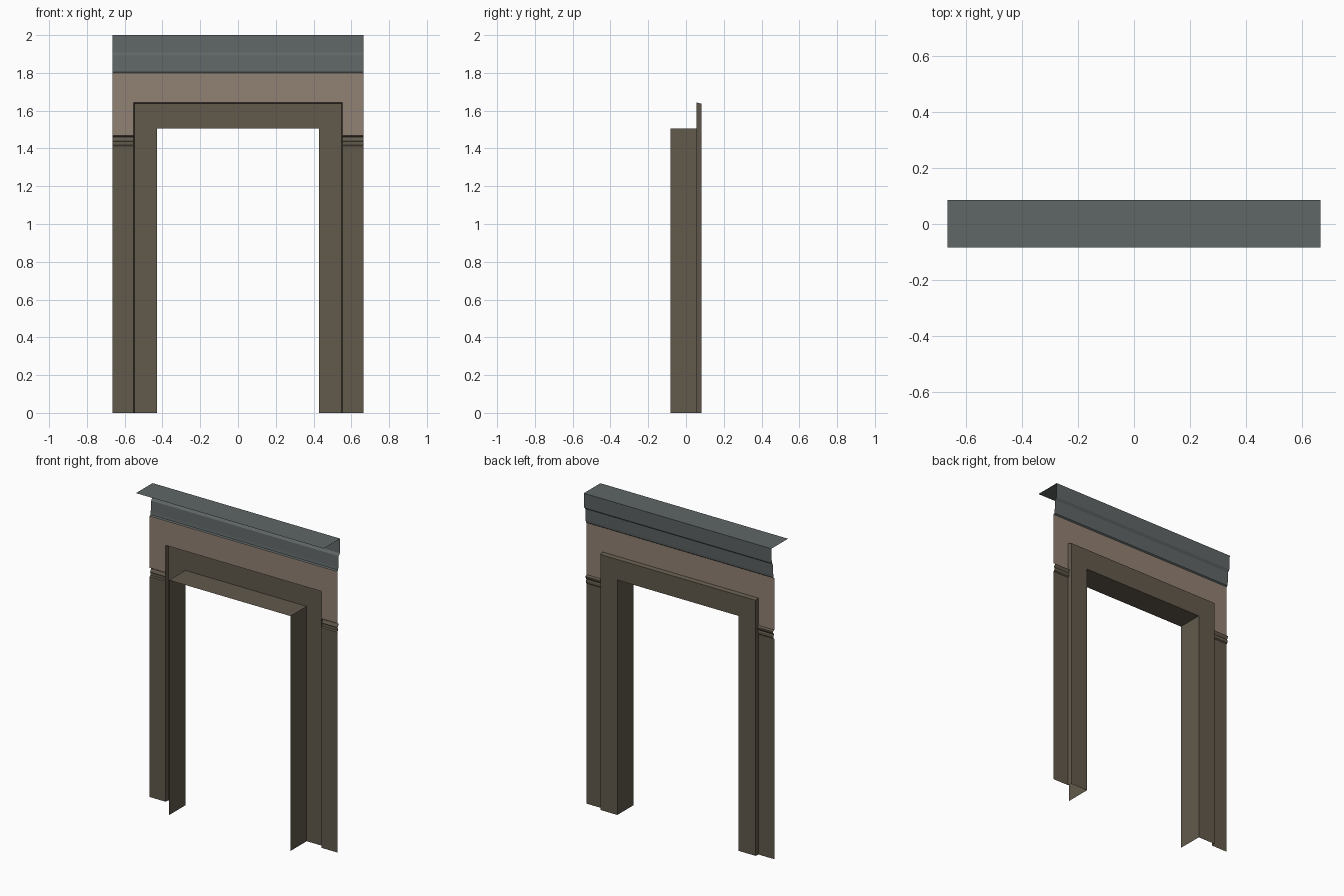
import bpy

if "Cube" in bpy.data.objects:
    bpy.data.objects.remove(bpy.data.objects["Cube"])


def material(name, rgb):
    m = bpy.data.materials.new(name)
    m.diffuse_color = (*rgb, 1.0)
    m.use_nodes = True
    m.node_tree.nodes["Principled BSDF"].inputs["Base Color"].default_value = m.diffuse_color
    return m


BROWN = material("dark olive brown", (0.122, 0.100, 0.072))
TAUPE = material("warm taupe", (0.285, 0.218, 0.172))
GREY = material("slate grey", (0.116, 0.132, 0.133))

W = 0.665             # half of the full width
FRONT, WALL, FACE = -0.083, 0.056, 0.081   # depths: reveal edge, panels, architrave


def sheet(name, rows, mat):
    """Join consecutive rows of points into an open sheet of quads."""
    n = len(rows[0])
    verts = [p for r in rows for p in r]
    faces = [(r * n + i, r * n + i + 1, (r + 1) * n + i + 1, (r + 1) * n + i)
             for r in range(len(rows) - 1) for i in range(n - 1)]
    me = bpy.data.meshes.new(name)
    me.from_pydata(verts, [], faces)
    me.materials.append(mat)
    ob = bpy.data.objects.new(name, me)
    bpy.context.collection.objects.link(ob)
    return ob


def arch(name, profile, mat, base=0.0):
    """Sweep (half width, height, y) profile round a square-headed opening."""
    rows = [[(-w, y, base), (-w, y, h), (w, y, h), (w, y, base)]
            for w, h, y in profile]
    return sheet(name, rows, mat)


def strip(name, profile, x0, x1, mat):
    """Extrude a (y, z) profile along x."""
    return sheet(name, [[(x, y, z) for y, z in profile] for x in (x0, x1)], mat)


# Architrave with its outer return, and the deep reveal inside the opening
arch("architrave", [(0.553, 1.643, WALL), (0.549, 1.637, FACE),
                    (0.430, 1.505, FACE)], BROWN)
arch("door_reveal", [(0.430, 1.505, FACE), (0.430, 1.505, FRONT)], BROWN)

# Frieze panel around the head of the architrave
arch("frieze", [(W, 1.80, WALL), (0.553, 1.643, WALL)], TAUPE, base=1.468)

# Pilasters with moulded capitals on each side
pilaster = [(WALL, 0.0), (WALL, 1.412)]
capital = [(WALL, 1.412), (0.062, 1.418), (0.062, 1.435), (0.059, 1.440),
           (0.068, 1.455), (0.068, 1.461), (WALL, 1.468)]
for side, x0, x1 in (("left", -W, -0.553), ("right", 0.553, W)):
    strip(side + "_pilaster", pilaster, x0, x1, BROWN)
    strip(side + "_capital", capital, x0, x1, BROWN)

# Stepped cornice and its flat top
cornice = [(WALL, 1.80), (0.064, 1.806), (0.066, 1.822), (0.070, 1.893),
           (0.081, 1.908), (0.085, 2.0)]
strip("cornice", cornice, -W, W, GREY)
strip("cornice_top", [(0.085, 2.0), (FRONT, 2.0)], -W, W, GREY)
